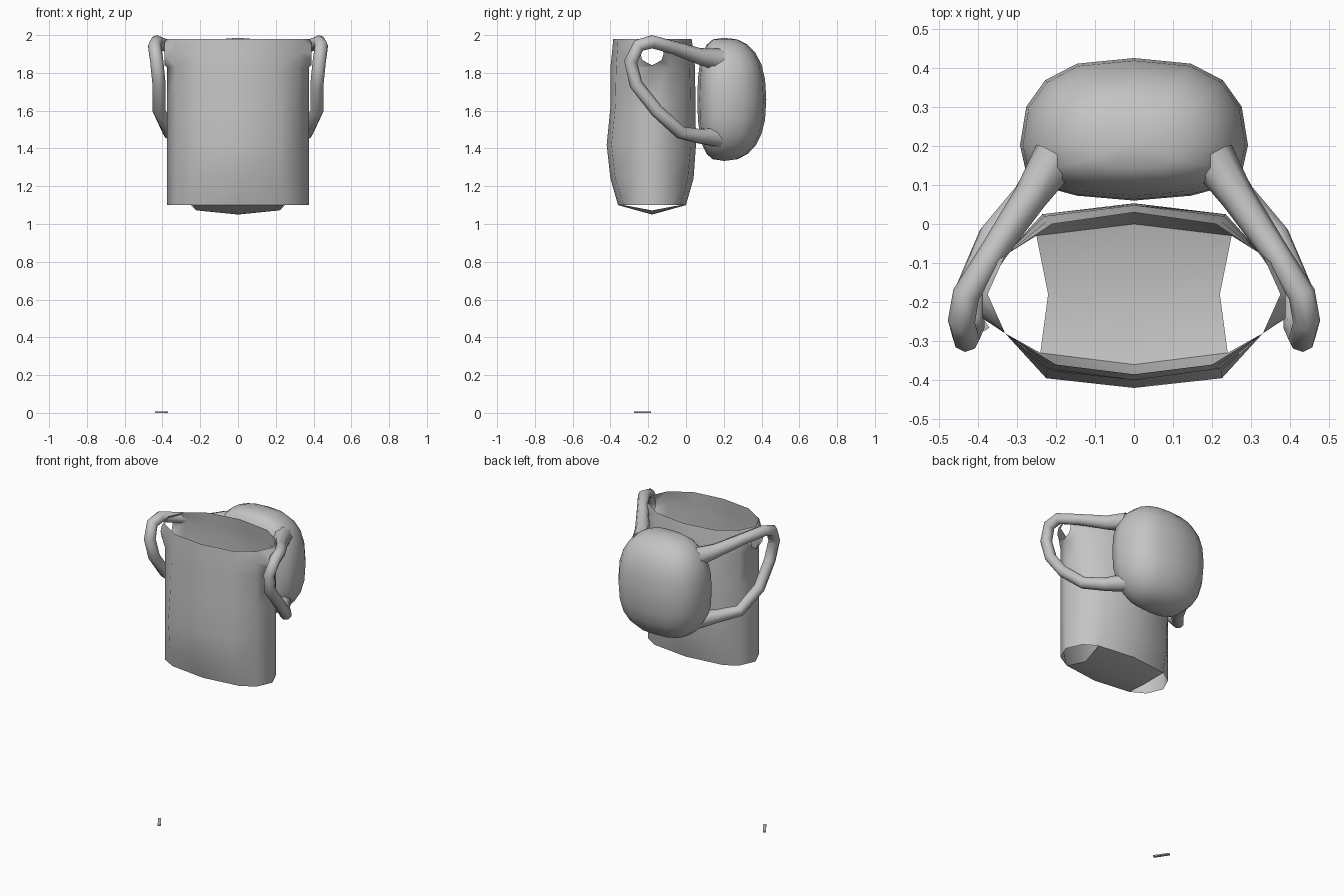
import bpy, bmesh, math
from mathutils import Vector

if "Cube" in bpy.data.objects:
    bpy.data.objects.remove(bpy.data.objects["Cube"])


def material(name, rgb):
    m = bpy.data.materials.new(name)
    m.diffuse_color = (*rgb, 1)
    m.use_nodes = True
    m.node_tree.nodes["Principled BSDF"].inputs["Base Color"].default_value = m.diffuse_color
    return m


GREY = material("plain grey", (0.55, 0.55, 0.55))


def finish(ob, angle=70):
    ob.data.materials.clear()
    ob.data.materials.append(GREY)
    bpy.ops.object.select_all(action='DESELECT')
    ob.select_set(True)
    bpy.context.view_layer.objects.active = ob
    bpy.ops.object.shade_smooth_by_angle(angle=math.radians(angle))


def add_mesh(name, bm):
    me = bpy.data.meshes.new(name)
    bm.to_mesh(me)
    bm.free()
    ob = bpy.data.objects.new(name, me)
    bpy.context.collection.objects.link(ob)
    return ob


# Shirt body: twelve-sided tube, rows of z, panel half width, front and back depths
ROWS = [(1.10, .24, -.36, -.33, -.03, .00),
        (1.24, .23, -.40, -.375, .01, .04),
        (1.42, .225, -.42, -.395, .025, .053),
        (1.62, .225, -.40, -.375, .025, .05),
        (1.83, .22, -.40, -.37, .02, .048),
        (1.905, .21, -.392, -.365, .01, .04),
        (1.98, .20, -.385, -.36, .00, .03)]
bm = bmesh.new()
rings = []
for z, w, f0, f1, b1, b0 in ROWS:
    half = [(w, f1), (.33, -.28), (.375, -.18), (.33, -.08), (w + .01, b1)]
    pts = [(0, f0)] + half + [(0, b0)] + [(-x, y) for x, y in reversed(half)]
    rings.append([bm.verts.new((x, y, z)) for x, y in pts])
arm_faces = {1: [], -1: []}
for r in range(len(rings) - 1):
    for i in range(12):
        j = (i + 1) % 12
        f = bm.faces.new((rings[r][i], rings[r][j], rings[r + 1][j], rings[r + 1][i]))
        if r >= 4 and i in (2, 3, 8, 9):
            arm_faces[1 if i < 6 else -1].append(f)

# Crotch panel between the two leg openings
base = rings[0]
mid = [bm.verts.new(p) for p in ((-.22, -.18, 1.072), (0, -.18, 1.05), (.22, -.18, 1.072))]
front = [base[11], base[0], base[1]]
back = [base[7], base[6], base[5]]
for a, b in ((front, mid), (mid, back)):
    for i in range(2):
        bm.faces.new((a[i], b[i], b[i + 1], a[i + 1]))

# Arm openings: inset the upper side faces, round the inner loop and cut it out
for s, faces in arm_faces.items():
    bmesh.ops.inset_region(bm, faces=faces, thickness=.03, use_boundary=True)
    for v in {v for f in faces for v in f.verts}:
        d = Vector((0, v.co.y + .18, v.co.z - 1.905))
        if d.length > .02:
            d = d.normalized() * .062
        v.co = (s * .388, -.18 + d.y, 1.902 + d.z)
    bmesh.ops.delete(bm, geom=faces, context='FACES')
finish(add_mesh("shirt", bm), 60)


# Backpack: rounded box, flatter on the side facing the shirt
def power(v, e):
    return math.copysign(abs(v) ** e, v)


bm = bmesh.new()
bmesh.ops.create_uvsphere(bm, u_segments=16, v_segments=12, radius=1)
for v in bm.verts:
    x, y, z = v.co
    x, z = power(x, .72), power(z, .82)
    if y < 0:
        y = power(y, .6) * .13 + .012 * (1 - min(1, abs(x)))* y
    else:
        y = power(y, .85) * .223
    v.co = (x * .292, .202 + y, 1.66 + z * .326)
finish(add_mesh("backpack", bm))

# Shoulder straps: bevelled paths that thicken where they join the bag
PATH = [(.20, .17, 1.87, 1.7), (.265, .07, 1.888, 1.25), (.36, -.07, 1.935, 1),
        (.43, -.18, 1.965, 1), (.442, -.25, 1.945, 1), (.43, -.293, 1.86, 1),
        (.418, -.265, 1.74, 1), (.418, -.155, 1.60, 1), (.365, -.03, 1.485, 1),
        (.275, .07, 1.465, 1.15), (.20, .17, 1.46, 1.6)]
for side, s in (("left", -1), ("right", 1)):
    cu = bpy.data.curves.new(side + "_strap", 'CURVE')
    cu.dimensions = '3D'
    cu.bevel_depth = .035
    cu.bevel_resolution = 2
    sp = cu.splines.new('POLY')
    sp.points.add(len(PATH) - 1)
    for p, (x, y, z, r) in zip(sp.points, PATH):
        p.co = (s * x, y, z, 1)
        p.radius = r
    ob = bpy.data.objects.new(side + "_strap", cu)
    bpy.context.collection.objects.link(ob)
    bpy.ops.object.select_all(action='DESELECT')
    ob.select_set(True)
    bpy.context.view_layer.objects.active = ob
    bpy.ops.object.convert(target='MESH')
    finish(bpy.context.view_layer.objects.active)

# Small loose strip on the ground
bm = bmesh.new()
bmesh.ops.create_cube(bm, size=1)
ang = math.atan2(.09, -.06)
for v in bm.verts:
    a, b = v.co.x * .098, v.co.y * .018
    v.co = (-.405 + a * math.cos(ang) - b * math.sin(ang),
            -.23 + a * math.sin(ang) + b * math.cos(ang), .004 + v.co.z * .008)
finish(add_mesh("ground_strip", bm), 30)
